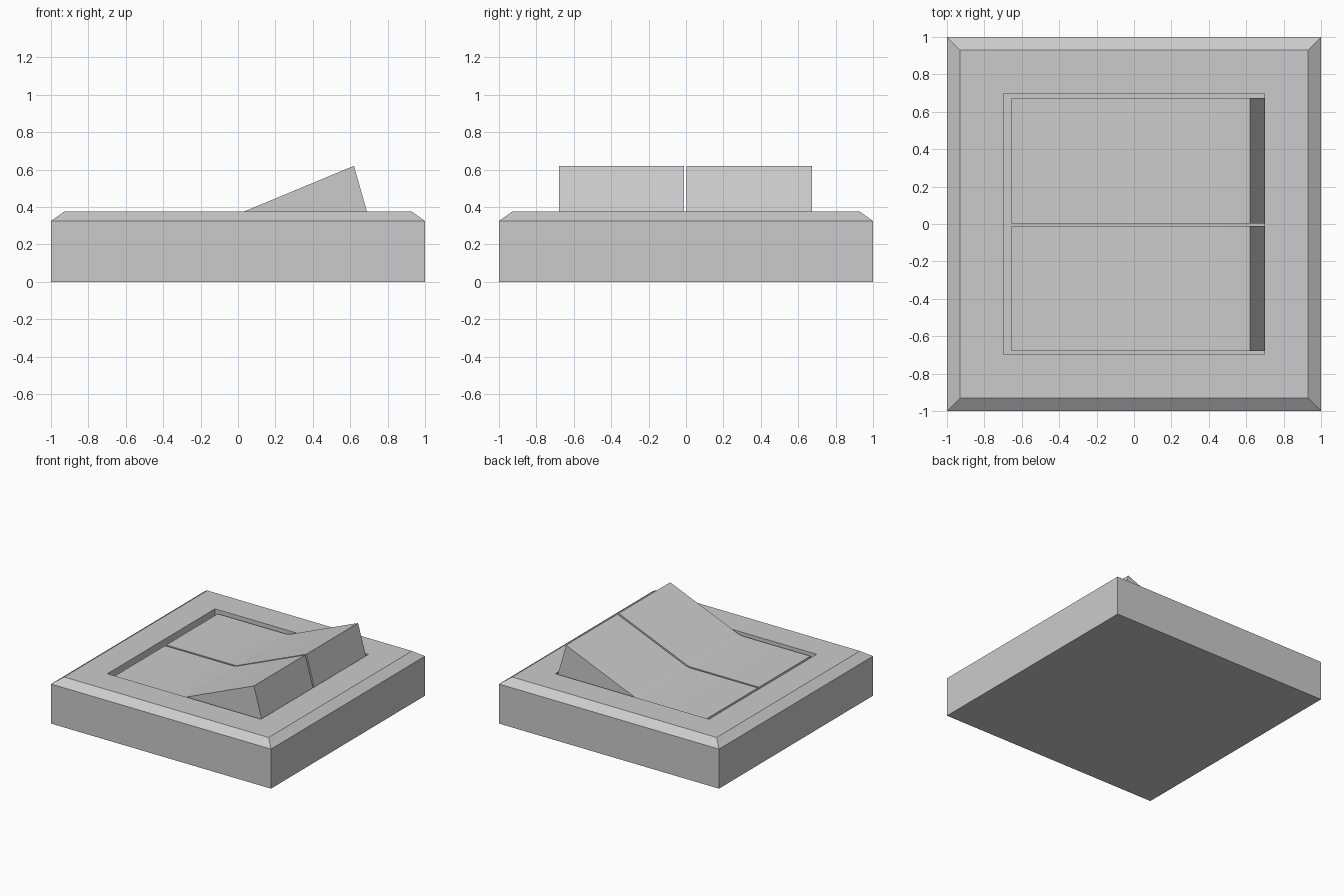
import bpy, bmesh, math

if "Cube" in bpy.data.objects:
    bpy.data.objects.remove(bpy.data.objects["Cube"])


def make_object(name, bm):
    bmesh.ops.recalc_face_normals(bm, faces=bm.faces)
    mesh = bpy.data.meshes.new(name)
    bm.to_mesh(mesh)
    bm.free()
    obj = bpy.data.objects.new(name, mesh)
    bpy.context.collection.objects.link(obj)
    return obj


def square_rings(name, rings):
    """Stack square rings (half size, height), bridge them and cap both ends."""
    bm = bmesh.new()
    loops = [[bm.verts.new((sx * h, sy * h, z))
              for sx, sy in ((-1, -1), (1, -1), (1, 1), (-1, 1))]
             for h, z in rings]
    for a, b in zip(loops, loops[1:]):
        for i in range(4):
            j = (i + 1) % 4
            bm.faces.new((a[i], a[j], b[j], b[i]))
    bm.faces.new(loops[0])
    bm.faces.new(loops[-1])
    return make_object(name, bm)


def extrude_profile(name, profile, y0, y1):
    """Extrude an x/z outline between two y positions."""
    bm = bmesh.new()
    face = bm.faces.new([bm.verts.new((x, y0, z)) for x, z in profile])
    ext = bmesh.ops.extrude_face_region(bm, geom=[face])
    verts = [v for v in ext["geom"] if isinstance(v, bmesh.types.BMVert)]
    bmesh.ops.translate(bm, verts=verts, vec=(0, y1 - y0, 0))
    return make_object(name, bm)


# Wall plate with bevelled rim and square recess
square_rings("switch_frame", [(1, 0), (1, 0.325), (0.93, 0.375),
                              (0.698, 0.375), (0.698, 0.3)])

# Two rocker keys, pressed on the left and raised on the right
rocker = [(-0.648, 0.3), (0.69, 0.3), (0.698, 0.345), (0.62, 0.62),
          (0.004, 0.364), (-0.017, 0.3575), (-0.04, 0.355), (-0.655, 0.355)]
for name, y0, y1 in (("front_rocker", -0.68, -0.012),
                     ("back_rocker", 0.003, 0.673)):
    obj = extrude_profile(name, rocker, y0, y1)
    bpy.context.view_layer.objects.active = obj
    obj.select_set(True)
    bpy.ops.object.shade_smooth_by_angle(angle=math.radians(20))
    obj.select_set(False)
